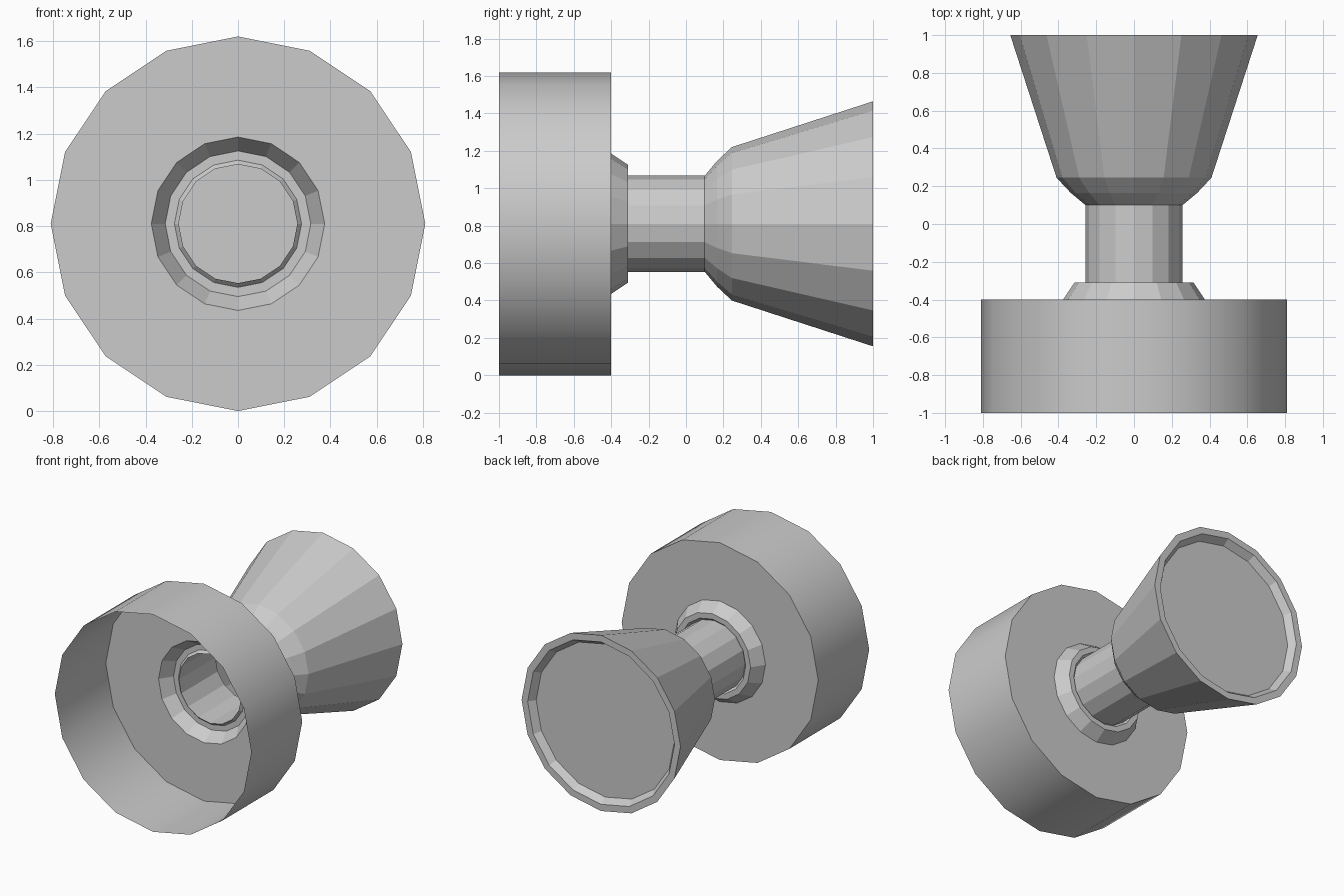
import bpy, bmesh
from math import sin, cos, pi

if "Cube" in bpy.data.objects:
    bpy.data.objects.remove(bpy.data.objects["Cube"])

SIDES = 16
AXIS_Z = 0.81   # height of the turning axis, which runs along y


def lathe(name, profile, cap_end=False, smooth=False):
    """Turn a (radius, y) profile around the long axis into an open shell."""
    bm = bmesh.new()
    rings = []
    for r, y in profile:
        rings.append([bm.verts.new((r * cos(2 * pi * i / SIDES), y,
                                    AXIS_Z + r * sin(2 * pi * i / SIDES)))
                      for i in range(SIDES)])
    for a, b in zip(rings, rings[1:]):
        for i in range(SIDES):
            j = (i + 1) % SIDES
            bm.faces.new((a[i], b[i], b[j], a[j]))
    if cap_end:
        bm.faces.new(rings[-1])
    bmesh.ops.recalc_face_normals(bm, faces=bm.faces[:])
    # Outer walls must point away from the axis
    bm.faces.ensure_lookup_table()
    f = bm.faces[0]
    c = f.calc_center_median()
    if f.normal.x * c.x + f.normal.z * (c.z - AXIS_Z) < 0:
        bmesh.ops.reverse_faces(bm, faces=bm.faces[:])
    mesh = bpy.data.meshes.new(name)
    bm.to_mesh(mesh)
    bm.free()
    obj = bpy.data.objects.new(name, mesh)
    bpy.context.collection.objects.link(obj)
    if smooth:
        bpy.ops.object.select_all(action='DESELECT')
        obj.select_set(True)
        bpy.context.view_layer.objects.active = obj
        bpy.ops.object.shade_smooth_by_angle(angle=pi / 6)
    return obj


# Thin-walled open drum with a holed back plate
lathe("drum", [(0.81, -1.0), (0.81, -0.4), (0.375, -0.4)], smooth=True)

# Chamfered collar joining the drum to the stem
lathe("collar", [(0.375, -0.4), (0.315, -0.31), (0.275, -0.31), (0.257, -0.33)])

# Hollow stem
lathe("stem", [(0.257, -0.33), (0.257, 0.1)])

# Flared horn with a flat rim and a shallow recessed end disc
lathe("horn", [(0.257, 0.1), (0.335, 0.165), (0.41, 0.245), (0.655, 1.0),
               (0.605, 1.0), (0.57, 0.95)], cap_end=True)
